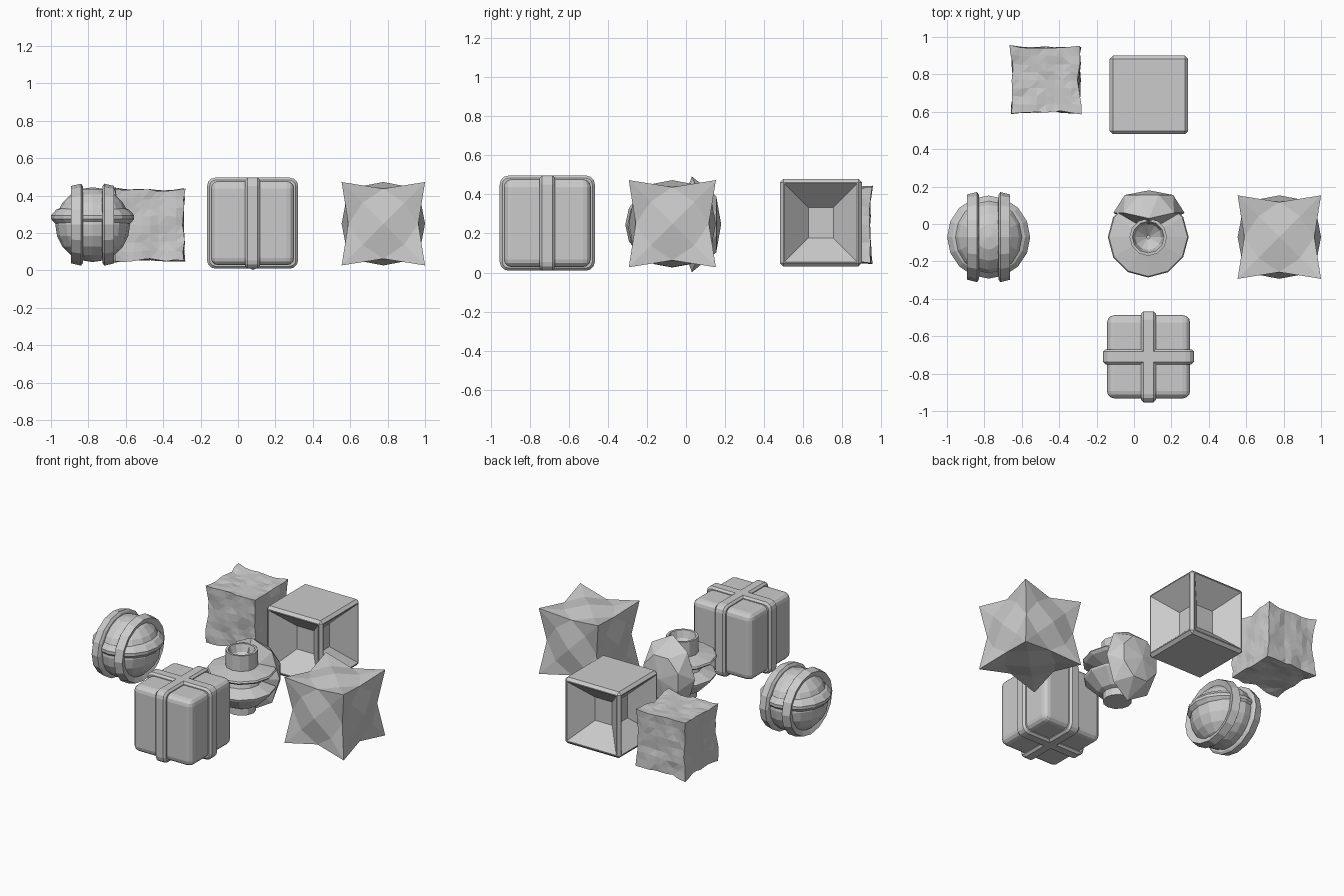
import bpy, bmesh, math
from math import sin, cos, pi
from mathutils import Vector, Matrix, noise
from itertools import product

if "Cube" in bpy.data.objects:
    bpy.data.objects.remove(bpy.data.objects["Cube"], do_unlink=True)

grey = bpy.data.materials.new("light grey")
grey.use_nodes = True
grey.diffuse_color = (0.6, 0.6, 0.6, 1)
grey.node_tree.nodes["Principled BSDF"].inputs["Base Color"].default_value = grey.diffuse_color


def finish(name, bm, place):
    bmesh.ops.recalc_face_normals(bm, faces=bm.faces[:])
    mesh = bpy.data.meshes.new(name)
    bm.to_mesh(mesh)
    bm.free()
    mesh.materials.append(grey)
    ob = bpy.data.objects.new(name, mesh)
    ob.location = place
    bpy.context.collection.objects.link(ob)


def bevel_box(name, size, place, width, segments):
    bm = bmesh.new()
    bmesh.ops.create_cube(bm, size=1, matrix=Matrix.Diagonal((*size, 1)))
    bmesh.ops.bevel(bm, geom=bm.edges[:], offset=width, segments=segments,
                    profile=0.5, affect='EDGES')
    finish(name, bm, place)


def lathe(name, profile, sides, place, closed=False, scale=(1, 1, 1), turn=Matrix()):
    """Spin (radius, height) points round z; closed profiles make rings."""
    bm = bmesh.new()
    rings = [[bm.verts.new((r * cos(2 * pi * i / sides), r * sin(2 * pi * i / sides), z))
              for i in range(sides)] for r, z in profile]
    pairs = list(zip(rings, rings[1:]))
    if closed:
        pairs.append((rings[-1], rings[0]))
    for a, b in pairs:
        for i in range(sides):
            j = (i + 1) % sides
            bm.faces.new((a[i], a[j], b[j], b[i]))
    if not closed:
        bm.faces.new(rings[0])
        bm.faces.new(rings[-1])
    bmesh.ops.transform(bm, matrix=turn, verts=bm.verts[:])
    bmesh.ops.scale(bm, vec=scale, verts=bm.verts[:])
    finish(name, bm, place)


# Strapped box
box = Vector((0.078, -0.71, 0.253))
bevel_box("strapped_box_body", (0.445, 0.445, 0.45), box, 0.04, 3)


def strap(name, across):
    # rounded slab whose big corners lie in the strap plane
    bm = bmesh.new()
    size = [0.487, 0.487, 0.487]
    size[across] = 0.08
    bmesh.ops.create_cube(bm, size=1, matrix=Matrix.Diagonal((*size, 1)))
    corners = [e for e in bm.edges
               if abs((e.verts[0].co - e.verts[1].co)[across]) > 0.01]
    bmesh.ops.bevel(bm, geom=corners, offset=0.045, segments=3, profile=0.5, affect='EDGES')
    rims = [e for e in bm.edges
            if abs((e.verts[0].co - e.verts[1].co)[across]) < 0.001]
    bmesh.ops.bevel(bm, geom=rims, offset=0.013, segments=1, affect='EDGES')
    finish(name, bm, box)


strap("strap_front_to_back", 0)
strap("strap_side_to_side", 1)

# Hollow-sided cube: four sides sink to small square panels
bm = bmesh.new()
bmesh.ops.create_cube(bm, size=1, matrix=Matrix.Diagonal((0.42, 0.42, 0.45, 1)))
bmesh.ops.bevel(bm, geom=bm.edges[:], offset=0.018, segments=1, affect='EDGES')
bm.normal_update()
sides = [f for f in bm.faces if abs(f.normal.z) < 0.01 and f.calc_area() > 0.1]
bmesh.ops.inset_individual(bm, faces=sides, thickness=0.006, use_even_offset=True)
bmesh.ops.inset_individual(bm, faces=sides, thickness=0.122, depth=-0.13,
                           use_even_offset=True)
finish("hollow_sided_cube", bm, (0.08, 0.69, 0.255))

# Spiked star: each cube side is a low pyramid of four kites, edges
# pinched inward so the cube corners stand out as spikes
bm = bmesh.new()
R = 0.223
PINCH = 0.84
DIP = 1 - (1 - PINCH) / PINCH / 2
axes = [Vector(v) for v in ((1, 0, 0), (0, 1, 0), (0, 0, 1))]


def add(*points):
    bm.faces.new([bm.verts.new(p * R) for p in points])


for k, sign in product(range(3), (-1, 1)):
    up = axes[k] * sign
    u, w = axes[(k + 1) % 3], axes[(k + 2) % 3]
    for turn in range(4):
        u, w = w, -u
        middle = (up + u) * PINCH
        dips = [up * DIP + (u + w * s) / 2 for s in (-1, 1)]
        add(up, dips[0], middle, dips[1])
        for s, dip in zip((-1, 1), dips):
            add(up + u + w * s, middle, dip)
bmesh.ops.remove_doubles(bm, verts=bm.verts[:], dist=0.0005)
finish("spiked_star", bm, (0.777, -0.07, 0.25))

# Banded ball
ball = Vector((-0.777, -0.07, 0.245))
bm = bmesh.new()
bmesh.ops.create_uvsphere(bm, u_segments=16, v_segments=10, radius=0.2)
bmesh.ops.scale(bm, vec=(1, 1.07, 1), verts=bm.verts[:])
finish("ball", bm, ball)
lathe("ball_belt", [(0.18, -0.01), (0.205, 0.01), (0.222, 0.03), (0.222, 0.05),
                    (0.195, 0.08), (0.17, 0.09)], 16, ball, closed=True)
for side, label in ((-1, "right"), (1, "left")):
    # flaring strips standing on edge round the ball
    lathe("ball_band_" + label,
          [(0.17, 0.05 * side), (0.205, 0.052 * side), (0.219, 0.062 * side),
           (0.207, 0.115 * side), (0.165, 0.098 * side)],
          16, ball, closed=True, scale=(1, 1.1, 1),
          turn=Matrix.Rotation(pi / 2, 4, 'Y'))

# Turned spool with two discs, a cup on top and a foot
lathe("spool", [(0.09, 0.04), (0.09, 0.09), (0.12, 0.1), (0.205, 0.185), (0.21, 0.2),
                (0.12, 0.235), (0.11, 0.265), (0.2, 0.3), (0.216, 0.315), (0.21, 0.325),
                (0.1, 0.345), (0.1, 0.45), (0.085, 0.45), (0.07, 0.4), (0.01, 0.35)],
      12, (0.076, -0.07, 0))

# Faceted crystal growing out of the back of the spool, with a tall
# spike at its top and bottom
bm = bmesh.new()
front = bm.verts.new((0, -0.06, 0))
back = bm.verts.new((0, 0.18, 0))
n = 8
outer, inner = [], []
for i in range(n):
    a = 2 * pi * i / n
    depth = 0.03 if i in (2, 6) else 0.06
    outer.append(bm.verts.new((0.19 * cos(a), depth, 0.245 * sin(a))))
    a += pi / n
    inner.append(bm.verts.new((0.14 * cos(a), 0.155, 0.155 * sin(a))))
for i in range(n):
    j = (i + 1) % n
    bm.faces.new((front, outer[i], outer[j]))
    bm.faces.new((outer[i], inner[i], outer[j]))
    bm.faces.new((inner[i], inner[j], outer[j]))
    bm.faces.new((inner[i], back, inner[j]))
finish("crystal", bm, (0.08, 0, 0.247))

# Crumpled cube: slightly drawn-out corners and uneven dents
bm = bmesh.new()
bmesh.ops.create_cube(bm, size=2)
bmesh.ops.subdivide_edges(bm, edges=bm.edges[:], cuts=7, use_grid_fill=True)
for v in bm.verts:
    p = v.co.copy()
    corner = abs(p.x * p.y * p.z)
    dent = noise.noise(p * 1.7 + Vector((3, 1, 5))) * 0.06
    ripple = noise.noise_vector(p * 2.5) * 0.05
    v.co = p * (0.94 + 0.05 * corner ** 2 + dent) + ripple
bmesh.ops.scale(bm, vec=(0.188, 0.182, 0.197), verts=bm.verts[:])
bmesh.ops.triangulate(bm, faces=bm.faces[:])
finish("crumpled_cube", bm, (-0.47, 0.77, 0.242))
